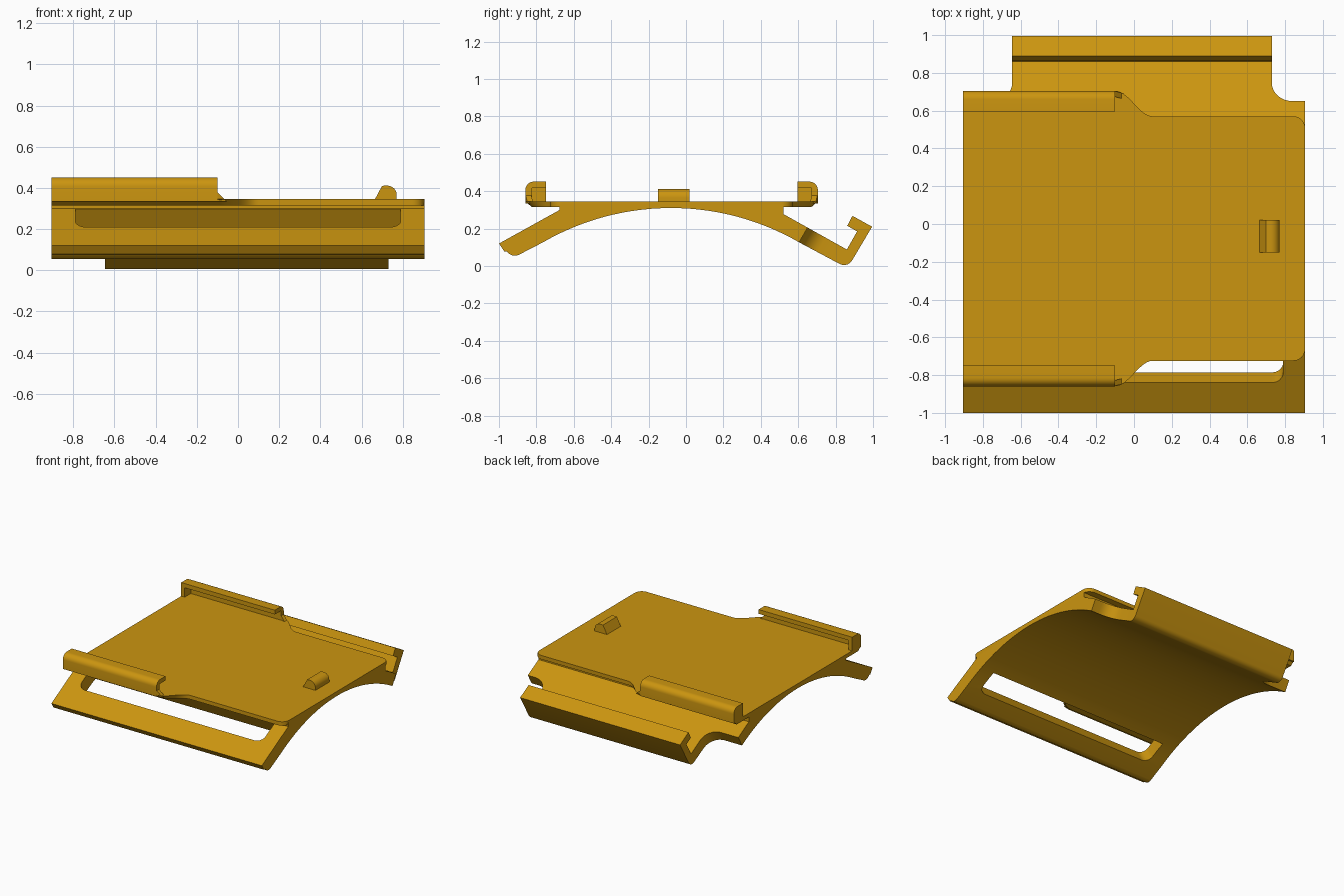
import bpy, bmesh, math
from mathutils import Vector

if "Cube" in bpy.data.objects:
    bpy.data.objects.remove(bpy.data.objects["Cube"])

gold = bpy.data.materials.new("golden_yellow")
gold.diffuse_color = (0.60, 0.30, 0.005, 1)
gold.use_nodes = True
gold.node_tree.nodes["Principled BSDF"].inputs["Base Color"].default_value = gold.diffuse_color
MID = -0.077            # y of the plate's centre line
X = 0.905               # half width


def loft(name, low, high):
    """Closed solid between two matching loops of points."""
    bm = bmesh.new()
    a = [bm.verts.new(p) for p in low]
    b = [bm.verts.new(p) for p in high]
    n = len(a)
    bm.faces.new(a)
    bm.faces.new(b)
    for i in range(n):
        j = (i + 1) % n
        bm.faces.new((a[i], a[j], b[j], b[i]))
    bmesh.ops.recalc_face_normals(bm, faces=bm.faces)
    me = bpy.data.meshes.new(name)
    bm.to_mesh(me)
    bm.free()
    me.materials.append(gold)
    ob = bpy.data.objects.new(name, me)
    bpy.context.collection.objects.link(ob)
    return ob


def along_x(name, pts, x0, x1):
    return loft(name, [(x0, y, z) for y, z in pts], [(x1, y, z) for y, z in pts])


def arc(cx, cy, r, a0, a1, n=8):
    return [(cx + r * math.cos(math.radians(a0 + (a1 - a0) * i / n)),
             cy + r * math.sin(math.radians(a0 + (a1 - a0) * i / n))) for i in range(n + 1)]


def smooth(ob):
    bpy.ops.object.select_all(action='DESELECT')
    ob.select_set(True)
    bpy.context.view_layer.objects.active = ob
    bpy.ops.object.shade_smooth_by_angle(angle=math.radians(30))


def cut(ob, name, pts, origin, s, n, t0, t1):
    """Cut a shape drawn in a sloping plane (x, s) through along its normal n."""
    o, s, n = Vector(origin), Vector(s), Vector(n)
    ring = [Vector((x, 0, 0)) + o + s * v for x, v in pts]
    c = loft(name, [p + n * t0 for p in ring], [p + n * t1 for p in ring])
    m = ob.modifiers.new(name, 'BOOLEAN')
    m.operation, m.solver, m.object = 'DIFFERENCE', 'EXACT', c
    bpy.context.view_layer.objects.active = ob
    bpy.ops.object.modifier_apply(modifier=name)
    bpy.data.objects.remove(c)


# Curved body with front leg and back hook, drawn from the side
profile = [(-0.675, 0.33), (-0.675, 0.30), (-1.0, 0.12), (-0.972, 0.078)]
profile += arc(-0.915, 0.105, 0.05, 215, 300, 6)
profile += arc(-0.08, -1.06, 1.37, 120, 60, 28)
profile += arc(0.845, 0.055, 0.05, 240, 330, 7)
profile += [(0.995, 0.21), (0.89, 0.268), (0.862, 0.215), (0.915, 0.185),
            (0.86, 0.088), (0.52, 0.278), (0.52, 0.33)]
body = along_x("curved_body", profile, -X, X)

# Rounded corner cut-outs that leave the narrower hook tongue
C, S = math.cos(math.radians(30)), 0.5
for side, edge in ((1, 0.73), (-1, 0.645)):
    shape = arc(edge + 0.11, 0.11, 0.11, 180, 270) + [(1.1, 0), (1.1, 0.7), (edge, 0.7)]
    cut(body, "corner_cut", [(side * x, v) for x, v in shape],
        (0, 0.65, 0.205), (0, C, -S), (0, S, C), -0.3, 0.3)

# Strap slot through the front leg
r = 0.06
slot = (arc(-0.79 + r, r, r, 180, 270) + arc(0.79 - r, r, r, 270, 360)
        + [(0.79, 0.183), (-0.79, 0.183)])
cut(body, "slot_cut", slot, (0, -0.84, 0.21), (0, C, S), (0, -S, C), -0.3, 0.1)
smooth(body)

# Top plate: half outline (x, distance from centre line), mirrored front to back
half = [(-X, 0.782)]
half += [(-0.10 + 0.20 * i / 14, 0.647 + 0.135 * (0.5 + 0.5 * math.cos(math.pi * i / 14)))
         for i in range(15)]
half += arc(X - 0.06, 0.587, 0.06, 90, 0)
outline = half + [(x, -w) for x, w in reversed(half)]


def chamfered(w):
    return w - math.copysign(max(0, abs(w) - 0.647) * 0.26, w)


plate = loft("top_plate", [(x, MID + chamfered(w), 0.315) for x, w in outline],
             [(x, MID + w, 0.345) for x, w in outline])
smooth(plate)

# Overhanging side rails with closed ends and a small sloping end fin
for side, word in ((-1, "front"), (1, "back")):
    def place(pts):
        return [(MID + side * w, z) for w, z in pts]
    outer = [(0.782, 0.335)] + arc(0.737, 0.406, 0.045, 0, 90)
    rail = outer + [(0.672, 0.451), (0.672, 0.418), (0.747, 0.418), (0.747, 0.335)]
    end = outer + [(0.672, 0.451), (0.672, 0.335)]
    smooth(along_x(word + "_rail", place(rail), -X, -0.10))
    smooth(along_x(word + "_rail_end", place(end), -X, -X + 0.03))
    fin = [(-0.10, 0.335), (-0.10, 0.378), (-0.055, 0.335)]
    ws = (0.75, 0.78)
    loft(word + "_rail_fin", *[[(x, MID + side * (w - 0.25 * (x + 0.10)), z) for x, z in fin]
                               for w in ws])

# Catch knob on the plate
knob = [(0.66, 0.335), (0.70, 0.41)] + arc(0.725, 0.365, 0.046, 90, 0) + [(0.771, 0.335)]
smooth(loft("catch_knob", [(x, -0.15, z) for x, z in knob], [(x, 0.02, z) for x, z in knob]))
